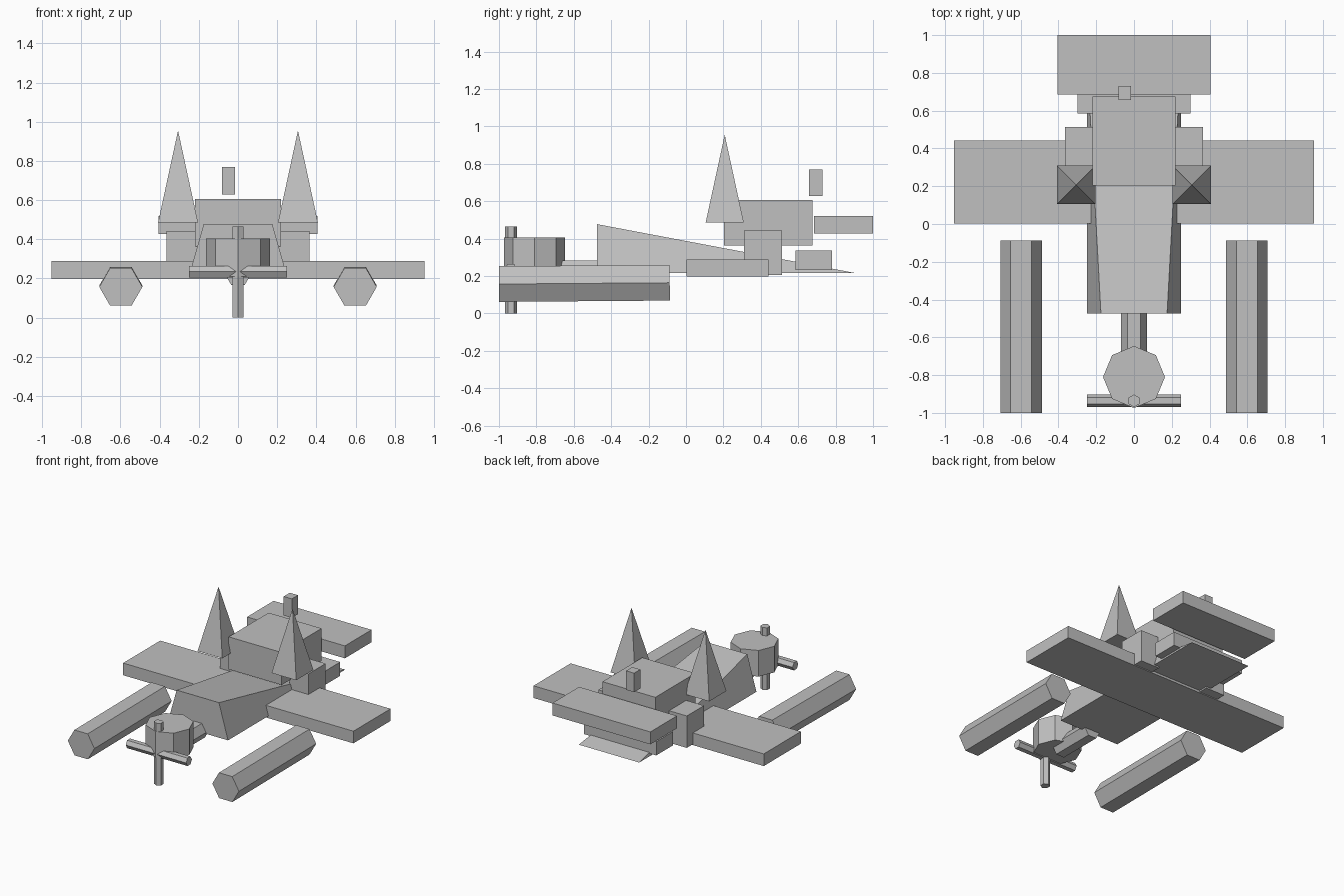
import bpy, bmesh, math
from mathutils import Vector

if "Cube" in bpy.data.objects:
    bpy.data.objects.remove(bpy.data.objects["Cube"])

grey = bpy.data.materials.new("plain_grey")
grey.diffuse_color = (0.53, 0.53, 0.53, 1)
grey.use_nodes = True
grey.node_tree.nodes["Principled BSDF"].inputs["Base Color"].default_value = grey.diffuse_color


def finish(name, bm):
    bmesh.ops.recalc_face_normals(bm, faces=bm.faces)
    me = bpy.data.meshes.new(name)
    bm.to_mesh(me)
    bm.free()
    me.materials.append(grey)
    ob = bpy.data.objects.new(name, me)
    bpy.context.collection.objects.link(ob)
    return ob


def hull(name, pts):
    bm = bmesh.new()
    for p in pts:
        bm.verts.new(p)
    bmesh.ops.convex_hull(bm, input=bm.verts)
    bmesh.ops.dissolve_limit(bm, angle_limit=0.01, verts=bm.verts, edges=bm.edges)
    return finish(name, bm)


def box(name, x, y, z):
    return hull(name, [(a, b, c) for a in x for b in y for c in z])


def prism(name, sides, radius, start, end, first):
    """Regular prism from start to end; 'first' points to the first corner."""
    start, end, u = Vector(start), Vector(end), Vector(first)
    w = (end - start).normalized().cross(u)
    bm = bmesh.new()
    rings = []
    for c in (start, end):
        rings.append([bm.verts.new(c + radius * (u * math.cos(t) + w * math.sin(t)))
                      for t in (2 * math.pi * i / sides for i in range(sides))])
    for r in rings:
        bm.faces.new(r)
    for i in range(sides):
        j = (i + 1) % sides
        bm.faces.new((rings[0][i], rings[0][j], rings[1][j], rings[1][i]))
    return finish(name, bm)


# Wedge body tapering to a thin rear edge
hull("body", [(s * x, y, z) for s in (-1, 1)
              for x, y, z in ((0.25, -0.475, 0.215), (0.175, -0.475, 0.477), (0.25, 0.91, 0.215))])

# Wing, cabin and tail
box("wing", (-0.953, 0.953), (0.003, 0.442), (0.198, 0.289))
box("cabin", (-0.219, 0.219), (0.203, 0.675), (0.362, 0.605))
box("tail_base", (-0.30, 0.30), (0.585, 0.78), (0.232, 0.335))
box("tail_plane", (-0.405, 0.405), (0.685, 1.0), (0.427, 0.52))
box("tail_post", (-0.082, -0.015), (0.657, 0.73), (0.628, 0.77))

# Paired parts
for s, side in ((-1, "left"), (1, "right")):
    prism("float_" + side, 6, 0.11, (s * 0.598, -1.0, 0.157), (s * 0.598, -0.087, 0.164), (1, 0, 0))
    box("engine_block_" + side, (s * 0.21, s * 0.366), (0.31, 0.513), (0.204, 0.443))
    hull("spire_" + side, [(s * 0.306 + a, 0.207 + b, 0.485) for a in (-0.102, 0.102)
                           for b in (-0.102, 0.102)] + [(s * 0.306, 0.207, 0.955)])

# Nose drum and shaft
prism("nose_drum", 8, 0.164, (0, -0.81, 0.21), (0, -0.81, 0.405), (0, 1, 0))
prism("nose_shaft", 6, 0.068, (0, -0.78, 0.225), (0, -0.44, 0.225), (1, 0, 0))

# Propeller bars
prism("propeller_upright", 6, 0.033, (0, -0.936, 0), (0, -0.936, 0.465), (0, 1, 0))
prism("propeller_cross", 6, 0.034, (-0.25, -0.936, 0.235), (0.25, -0.936, 0.235), (0, 1, 0))
